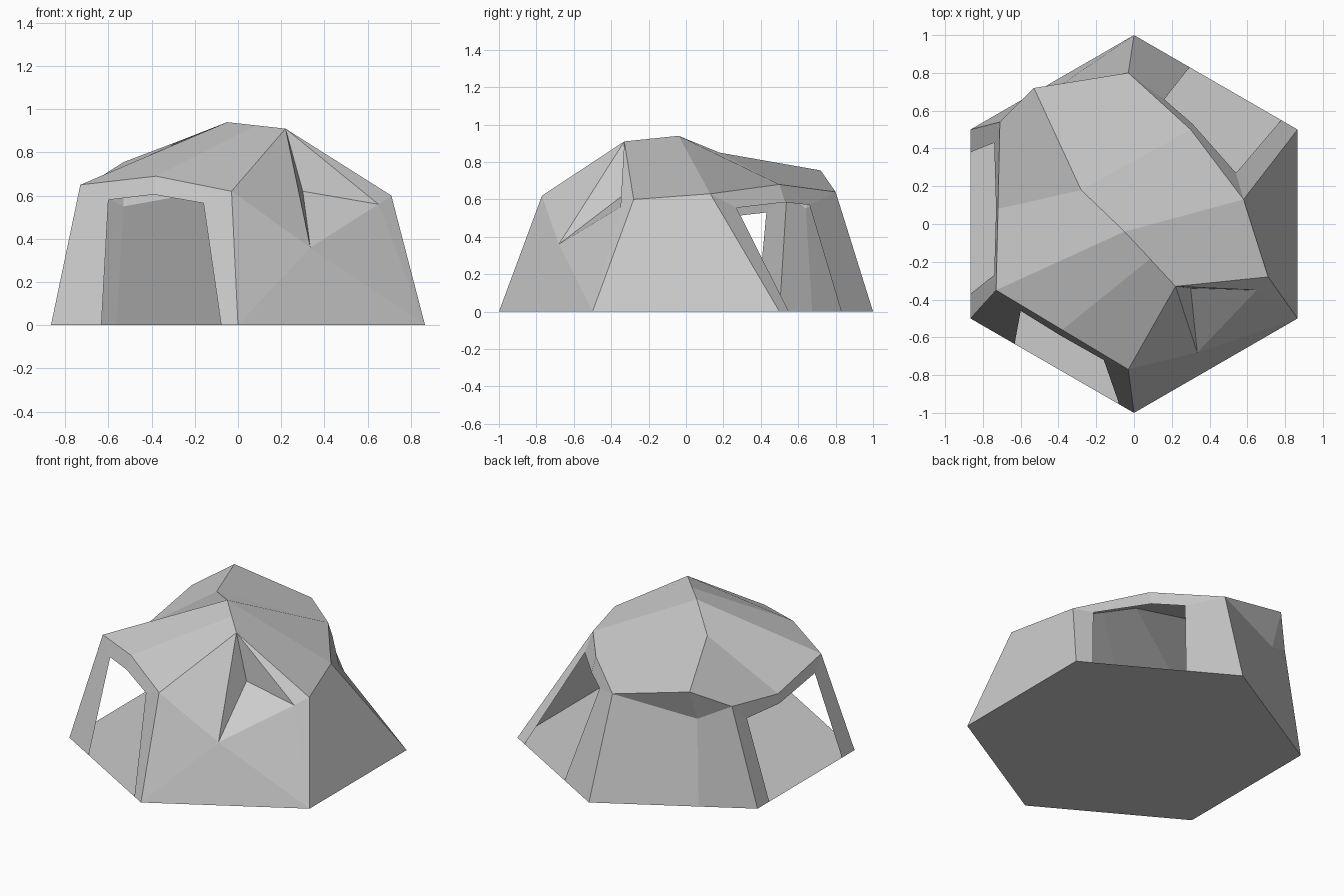
import bpy
import math
from mathutils import Vector

if "Cube" in bpy.data.objects:
    bpy.data.objects.remove(bpy.data.objects["Cube"])


def make_part(name, polys):
    """Build one flat-shaded object from polygons, welding shared corners."""
    verts, index, faces = [], {}, []
    for poly in polys:
        face = []
        for p in poly:
            key = tuple(round(c, 4) for c in p)
            if key not in index:
                index[key] = len(verts)
                verts.append(key)
            face.append(index[key])
        faces.append(face)
    mesh = bpy.data.meshes.new(name)
    mesh.from_pydata(verts, [], faces)
    mesh.update()
    obj = bpy.data.objects.new(name, mesh)
    bpy.context.collection.objects.link(obj)
    return obj


def V(*c):
    return Vector(c)


def doorway_wall(name, base1, base2, eave1, eave_mid, eave2, t1, t2, top1, top_mid, top2):
    """Sloping wall with a door opening: two jambs and a two-piece lintel."""
    j1, j2 = base1.lerp(base2, t1), base1.lerp(base2, t2)
    make_part(name, [
        (base1, j1, top1, eave1),
        (eave1, top1, top_mid, eave_mid),
        (eave_mid, top_mid, top2, eave2),
        (eave2, top2, j2, base2)])


# Hexagonal floor, starting at the front corner and going counter-clockwise
A, B, C, D, E, F = base = [
    V(math.sin(i * math.pi / 3), -math.cos(i * math.pi / 3), 0) for i in range(6)]
make_part("floor", [base[::-1]])

# Eave corners above each floor corner
a, b, c = V(-.03, -.77, .62), V(.71, -.28, .60), V(.58, .13, .63)
d, e, f = V(-.03, .80, .64), V(-.71, .54, .64), V(-.73, -.35, .65)

# Eave midpoints on the doorway sides
fa, cd, ef = V(-.38, -.56, .69), V(.30, .50, .68), V(-.72, .08, .55)

# Ridge line, from the front gable to the back peak
q, p, s, r = V(.22, -.33, .91), V(-.05, -.04, .94), V(-.28, .18, .85), V(-.53, .72, .755)
pq = p.lerp(q, .5)

# Roof panels
make_part("roof", [
    (f, fa, pq, p), (fa, a, q, pq),
    (ef, f, p, s), (e, ef, s, r),
    (q, b, c, p), (p, c, cd, s), (s, cd, d, r)])

# Walls with door openings
doorway_wall("front_left_wall", F, A, f, fa, a, .27, .91,
             V(-.60, -.46, .58), V(-.39, -.59, .605), V(-.16, -.72, .565))
doorway_wall("left_wall", E, F, e, ef, f, .12, .87,
             V(-.74, .43, .53), V(-.73, .08, .49), V(-.74, -.27, .556))
doorway_wall("back_right_wall", C, D, c, cd, d, .10, .66,
             V(.54, .27, .555), V(.31, .53, .585), V(.16, .66, .57))

# Plain right wall
make_part("right_wall", [(B, C, c, b)])

# Back left wall, with the roof peak overhanging it
n, foot = V(-.53, .64, .55), D.lerp(E, .65)
make_part("back_left_wall", [
    (D, foot, n, d), (foot, E, e, n), (d, n, r), (n, e, r)])

# Front right wall with its gable and notched ledge
t, u, v = V(.335, -.68, .36), V(.30, -.34, .62), V(.65, -.35, .56)
mid = A.lerp(B, .5)
make_part("front_right_wall", [
    (A, mid, t), (A, t, a), (mid, B, t), (t, B, v), (v, B, b),
    (a, t, q), (q, t, u), (t, v, u), (q, u, v), (q, v, b)])
